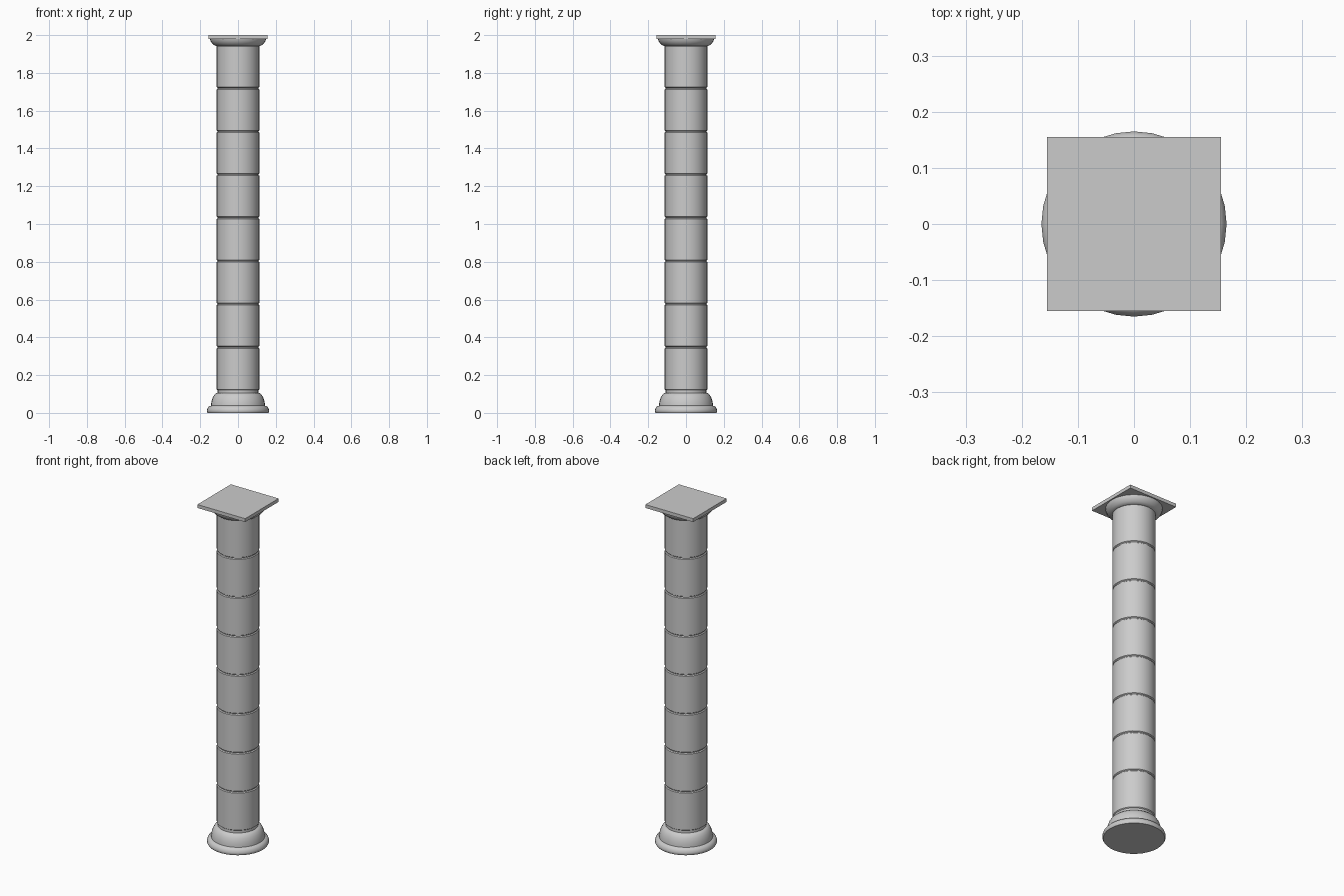
import bpy, bmesh, math

if "Cube" in bpy.data.objects:
    bpy.data.objects.remove(bpy.data.objects["Cube"])

SIDES = 32

stone = bpy.data.materials.new("grey stone")
stone.diffuse_color = (0.6, 0.6, 0.6, 1)
stone.use_nodes = True
stone.node_tree.nodes["Principled BSDF"].inputs["Base Color"].default_value = stone.diffuse_color


def lathe(name, profile):
    """Spin (radius, height) points about z and cap both ends."""
    bm = bmesh.new()
    rings = []
    for r, z in profile:
        rings.append([bm.verts.new((r * math.cos(2 * math.pi * i / SIDES),
                                    r * math.sin(2 * math.pi * i / SIDES), z))
                      for i in range(SIDES)])
    for a, b in zip(rings, rings[1:]):
        for i in range(SIDES):
            j = (i + 1) % SIDES
            bm.faces.new((a[i], a[j], b[j], b[i]))
    bm.faces.new(rings[0][::-1])
    bm.faces.new(rings[-1])
    mesh = bpy.data.meshes.new(name)
    bm.to_mesh(mesh)
    bm.free()
    mesh.materials.append(stone)
    ob = bpy.data.objects.new(name, mesh)
    bpy.context.collection.objects.link(ob)
    bpy.context.view_layer.objects.active = ob
    ob.select_set(True)
    bpy.ops.object.shade_smooth_by_angle(angle=math.radians(35))
    ob.select_set(False)
    return ob


# Base: wide lower moulding, rounded upper moulding and a narrow neck
lathe("base", [(0.161, 0), (0.165, 0.007), (0.165, 0.015), (0.161, 0.026),
               (0.154, 0.034), (0.143, 0.038), (0.142, 0.05), (0.139, 0.066),
               (0.133, 0.083), (0.125, 0.096), (0.116, 0.104),
               (0.108, 0.106), (0.108, 0.122)])

# Shaft: eight stacked drums with chamfered joints between them
R, GROOVE, START, STEP = 0.113, 0.108, 0.119, 0.2285
shaft = []
for n in range(8):
    z0 = START + n * STEP
    z1 = z0 + STEP
    shaft += [(GROOVE, z0 + 0.002), (R, z0 + 0.006),
              (R, z1 - 0.006), (GROOVE, z1 - 0.002)]
lathe("shaft", shaft)

# Capital: rounded moulding flaring out under the slab
lathe("capital", [(0.112, 1.942), (0.122, 1.944), (0.132, 1.951),
                  (0.140, 1.960), (0.146, 1.970), (0.149, 1.981)])

# Square slab on top
bpy.ops.mesh.primitive_cube_add(size=1, location=(0, 0, 1.99))
slab = bpy.context.object
slab.name = "top_slab"
slab.scale = (0.31, 0.31, 0.02)
slab.data.materials.append(stone)
